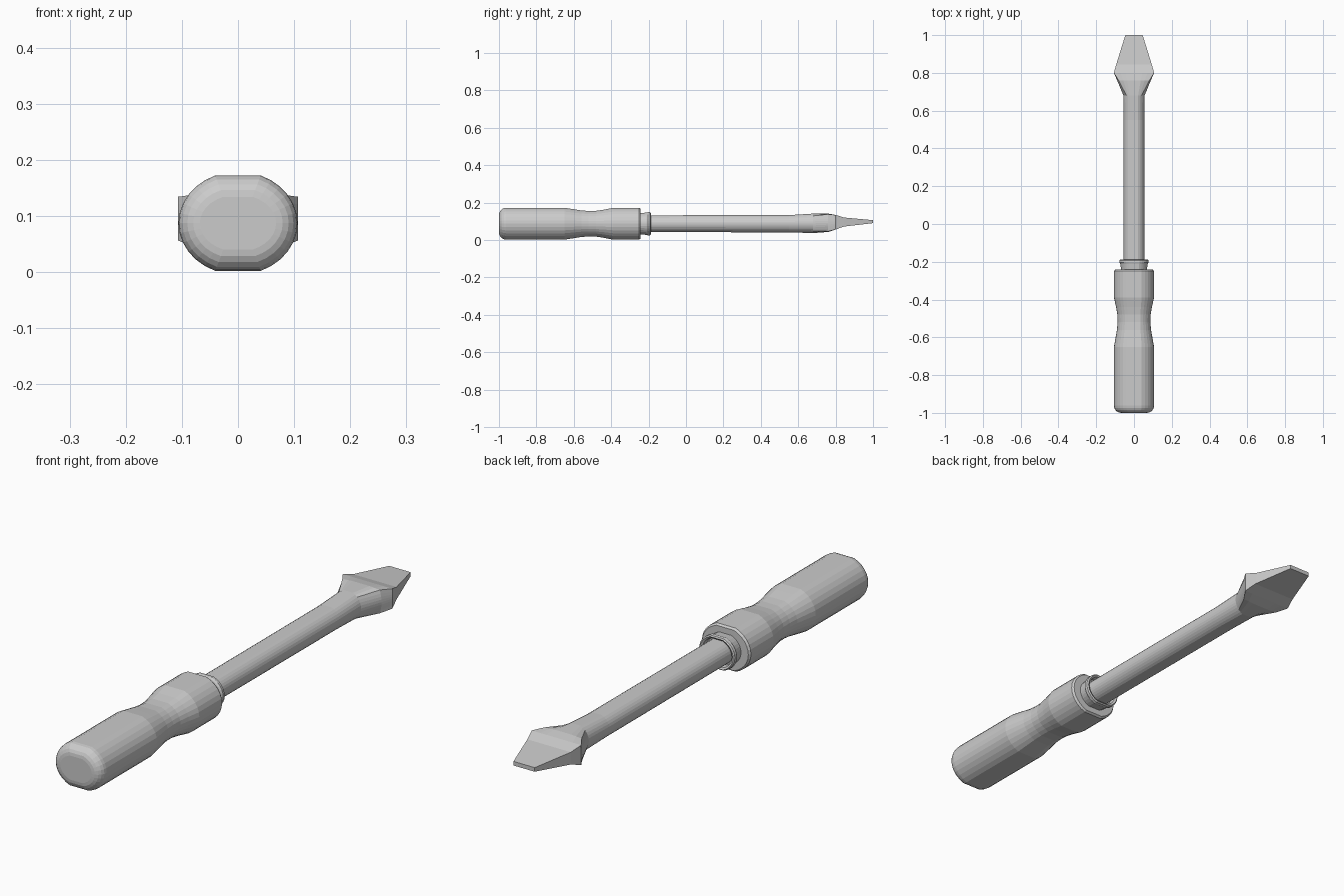
import bpy, bmesh, math

if "Cube" in bpy.data.objects:
    bpy.data.objects.remove(bpy.data.objects["Cube"])

N = 32


def section(y, a, b, zc=0.087, square=0.0):
    """Flat-topped oval of half sizes a, b that can morph into a rectangle."""
    pts = []
    for i in range(N):
        t = 2 * math.pi * i / N
        c, s = math.cos(t), math.sin(t)
        ox, oz = c, max(-1, min(1, s * 1.0824))
        m = max(abs(c), abs(s))
        x = ox + (c / m - ox) * square
        z = oz + (s / m - oz) * square
        pts.append((a * x, y, zc + b * z))
    return pts


def loft(name, sections):
    bm = bmesh.new()
    rings = [[bm.verts.new(p) for p in section(*s)] for s in sections]
    for r0, r1 in zip(rings, rings[1:]):
        for i in range(N):
            j = (i + 1) % N
            bm.faces.new((r0[i], r0[j], r1[j], r1[i]))
    bm.faces.new(rings[0])
    bm.faces.new(rings[-1])
    bmesh.ops.recalc_face_normals(bm, faces=bm.faces)
    me = bpy.data.meshes.new(name)
    bm.to_mesh(me)
    bm.free()
    ob = bpy.data.objects.new(name, me)
    bpy.context.collection.objects.link(ob)
    return ob


# Handle: rounded butt, grip waist, chamfered front
W, H, R = 0.106, 0.085, 0.038
butt = []
for k in range(6):
    t = math.radians(18 * k)
    d = R * (1 - math.sin(t))
    butt.append((-1 + R * (1 - math.cos(t)), W - d, H - d))
loft("handle", butt + [
    (-0.65, W, H), (-0.61, 0.099, 0.079), (-0.56, 0.090, 0.071),
    (-0.52, 0.087, 0.068), (-0.48, 0.088, 0.069), (-0.44, 0.095, 0.075),
    (-0.39, W, H), (-0.25, W, H), (-0.242, 0.100, 0.079)])

# Collar with a flared, recessed lip
loft("collar", [
    (-0.245, 0.068, 0.056), (-0.235, 0.069, 0.057), (-0.21, 0.073, 0.060),
    (-0.203, 0.078, 0.063), (-0.192, 0.077, 0.062), (-0.188, 0.072, 0.058),
    (-0.192, 0.064, 0.052), (-0.21, 0.060, 0.049)])

# Shaft flaring into the flat blade
loft("shaft_and_blade", [
    (-0.24, 0.055, 0.045), (0.55, 0.055, 0.046), (0.68, 0.056, 0.052, 0.089),
    (0.76, 0.089, 0.049, 0.092, 0.7), (0.80, 0.107, 0.039, 0.095, 1.0),
    (0.845, 0.094, 0.024, 0.096, 1.0), (1.0, 0.046, 0.008, 0.098, 1.0)])
